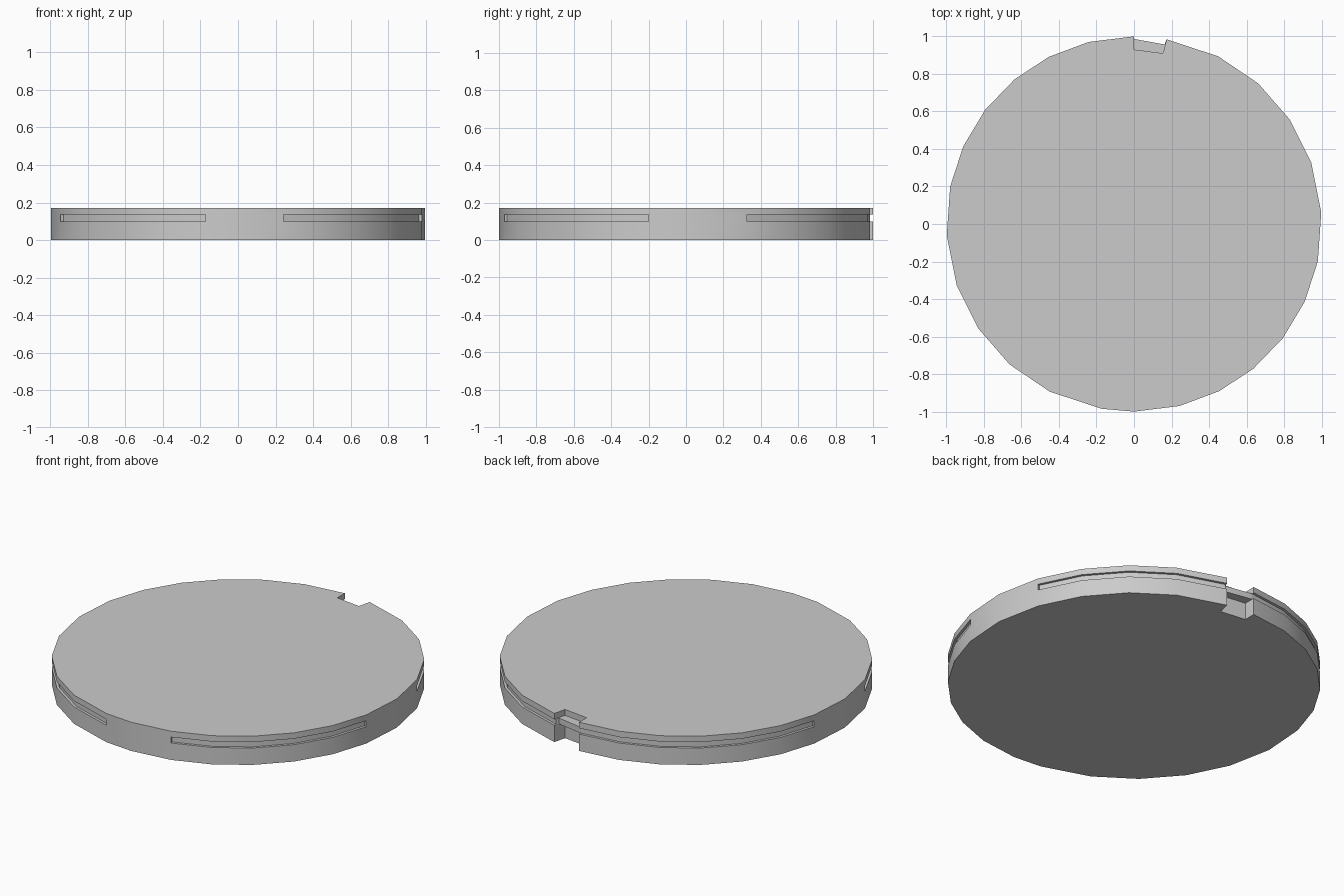
import bpy, bmesh
from math import sin, cos, radians

if "Cube" in bpy.data.objects:
    bpy.data.objects.remove(bpy.data.objects["Cube"])

# Rim corner angles: half a turn, repeated by point symmetry (notch lies from 80 to 90 degrees)
half = [90, 104, 117, 129.5, 142.5, 155.5, 168.5, 183.5, 199, 213.7, 228.5, 243.3, 260]
angles = half + [a + 180 for a in half]
# Solid stretches where the side groove is interrupted
solid = [(168.5, 199), (260, 284), (348.5, 379)]
GROOVE = 0.985


def ring(grooved, notch):
    """One outline; notch = inset corner points as (x, y) pairs."""
    pts = []
    for a in angles:
        radii = [GROOVE if grooved else 1.0] * 2
        if grooved:
            for s, e in solid:
                if a == s:
                    radii = [GROOVE, 1.0]
                elif a == e:
                    radii = [1.0, GROOVE]
                elif s < a < e:
                    radii = [1.0, 1.0]
        pts += [(r * cos(radians(a)), r * sin(radians(a))) for r in radii]
    return pts + notch


shallow = [(0.163, 0.957), (0.008, 0.985)]   # bridge across the notch
deep = [(0.155, 0.91), (0.0, 0.93)]          # recess above and below the bridge
levels = [(0.0, False, deep), (0.10, False, deep), (0.10, True, shallow),
          (0.135, True, shallow), (0.135, False, deep), (0.17, False, deep)]

# Disc body: stacked outlines joined by side walls
bm = bmesh.new()
loops = [[bm.verts.new((x, y, z)) for x, y in ring(g, n)] for z, g, n in levels]
for lo, hi in zip(loops, loops[1:]):
    n = len(lo)
    for i in range(n):
        j = (i + 1) % n
        bm.faces.new((lo[i], lo[j], hi[j], hi[i]))
bm.faces.new(loops[0][::-1])
bm.faces.new(loops[-1])
bmesh.ops.remove_doubles(bm, verts=bm.verts, dist=0.0005)
bmesh.ops.recalc_face_normals(bm, faces=bm.faces)
mesh = bpy.data.meshes.new("grooved_disc")
bm.to_mesh(mesh)
bm.free()
disc = bpy.data.objects.new("grooved_disc", mesh)
bpy.context.collection.objects.link(disc)

# Smooth rim with crisp edges
bpy.context.view_layer.objects.active = disc
disc.select_set(True)
bpy.ops.object.shade_smooth_by_angle(angle=radians(30))
